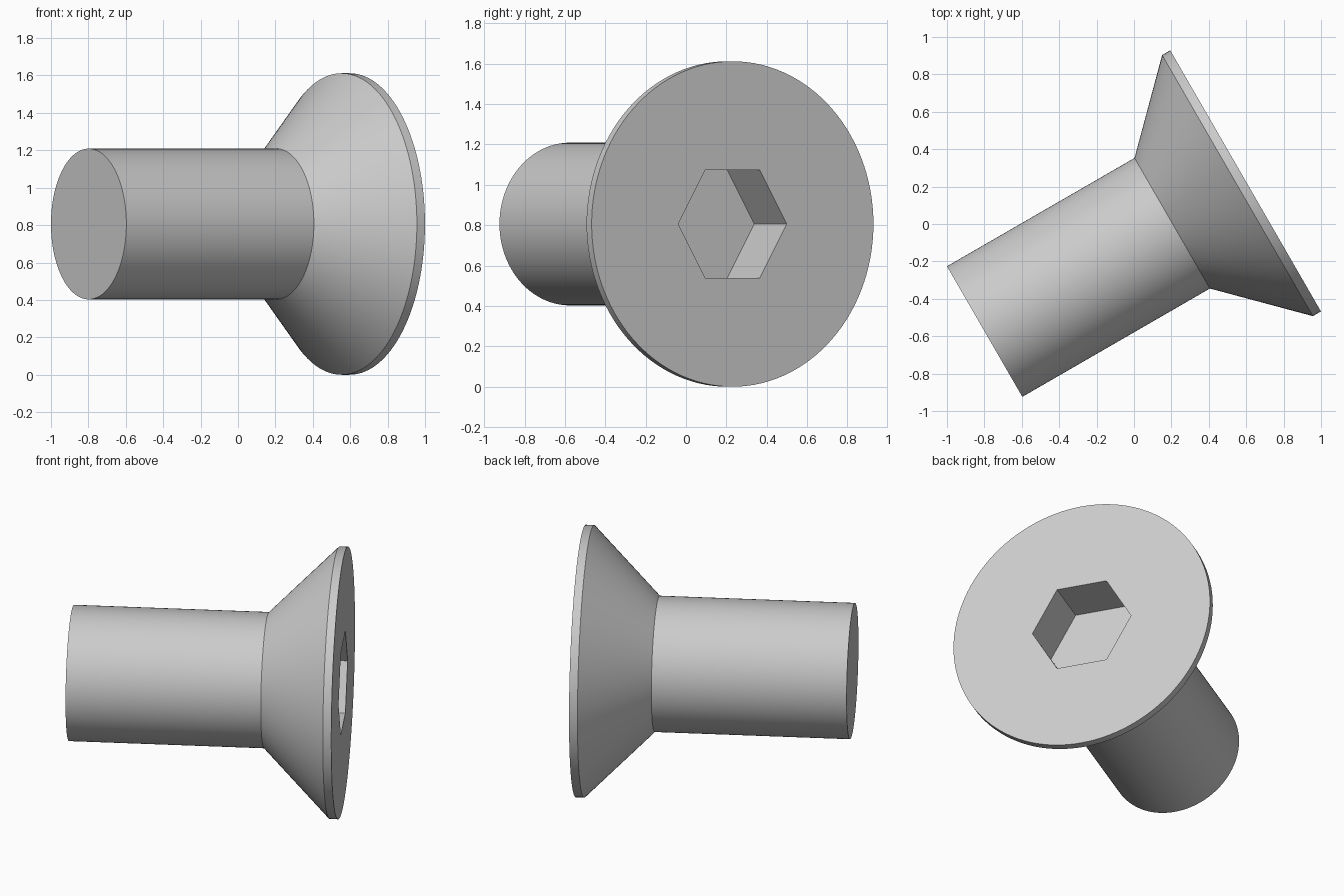
import bpy
import bmesh
from math import pi, cos, sin, radians
from mathutils import Matrix

default = bpy.data.objects.get("Cube")
if default:
    bpy.data.objects.remove(default)

# Main dimensions
SEGMENTS = 120
SHANK_R, HEAD_R, SOCKET_R = 0.403, 0.806, 0.31
LENGTH, RIM, SOCKET_DEPTH = 1.611, 0.05, 0.322
CONE_START = LENGTH - RIM - (HEAD_R - SHANK_R)

steel = bpy.data.materials.new("grey steel")
steel.use_nodes = True
colour = (0.6, 0.6, 0.6, 1)
steel.diffuse_color = colour
steel.node_tree.nodes["Principled BSDF"].inputs["Base Color"].default_value = colour

bm = bmesh.new()


def ring(radius, height, count=SEGMENTS):
    """Closed ring of vertices around the screw axis."""
    angles = [pi / 2 + 2 * pi * i / count for i in range(count)]
    return [bm.verts.new((radius * cos(a), radius * sin(a), height)) for a in angles]


def wall(low, high):
    """Band of quads between two rings of equal count."""
    n = len(low)
    for i in range(n):
        j = (i + 1) % n
        bm.faces.new((low[i], low[j], high[j], high[i]))


# Shank, countersunk cone and thin rim
rings = [ring(SHANK_R, 0), ring(SHANK_R, CONE_START),
         ring(HEAD_R, LENGTH - RIM), ring(HEAD_R, LENGTH)]
for low, high in zip(rings, rings[1:]):
    wall(low, high)
bm.faces.new(rings[0])

# Hexagonal socket: walls and floor
mouth = ring(SOCKET_R, LENGTH, 6)
floor = ring(SOCKET_R, LENGTH - SOCKET_DEPTH, 6)
wall(floor, mouth)
bm.faces.new(floor)

# Flat head face, one sector for each socket side
rim, step = rings[-1], SEGMENTS // 6
for i in range(6):
    arc = [rim[(i * step + k) % SEGMENTS] for k in range(step + 1)]
    bm.faces.new(arc + [mouth[(i + 1) % 6], mouth[i]])

bmesh.ops.recalc_face_normals(bm, faces=bm.faces)

# Lay the axis level, turned 30 degrees, with the tail at the front left
turn = radians(30)
tail = Matrix.Translation((SHANK_R * sin(turn) - 1, -0.575, HEAD_R))
bm.transform(tail @ Matrix.Rotation(turn, 4, "Z") @ Matrix.Rotation(pi / 2, 4, "Y"))

mesh = bpy.data.meshes.new("countersunk_screw")
bm.to_mesh(mesh)
bm.free()
mesh.materials.append(steel)
screw = bpy.data.objects.new("countersunk_screw", mesh)
bpy.context.collection.objects.link(screw)

# Smooth round surfaces, crisp edges
bpy.ops.object.select_all(action="DESELECT")
screw.select_set(True)
bpy.context.view_layer.objects.active = screw
bpy.ops.object.shade_smooth_by_angle(angle=radians(25))
